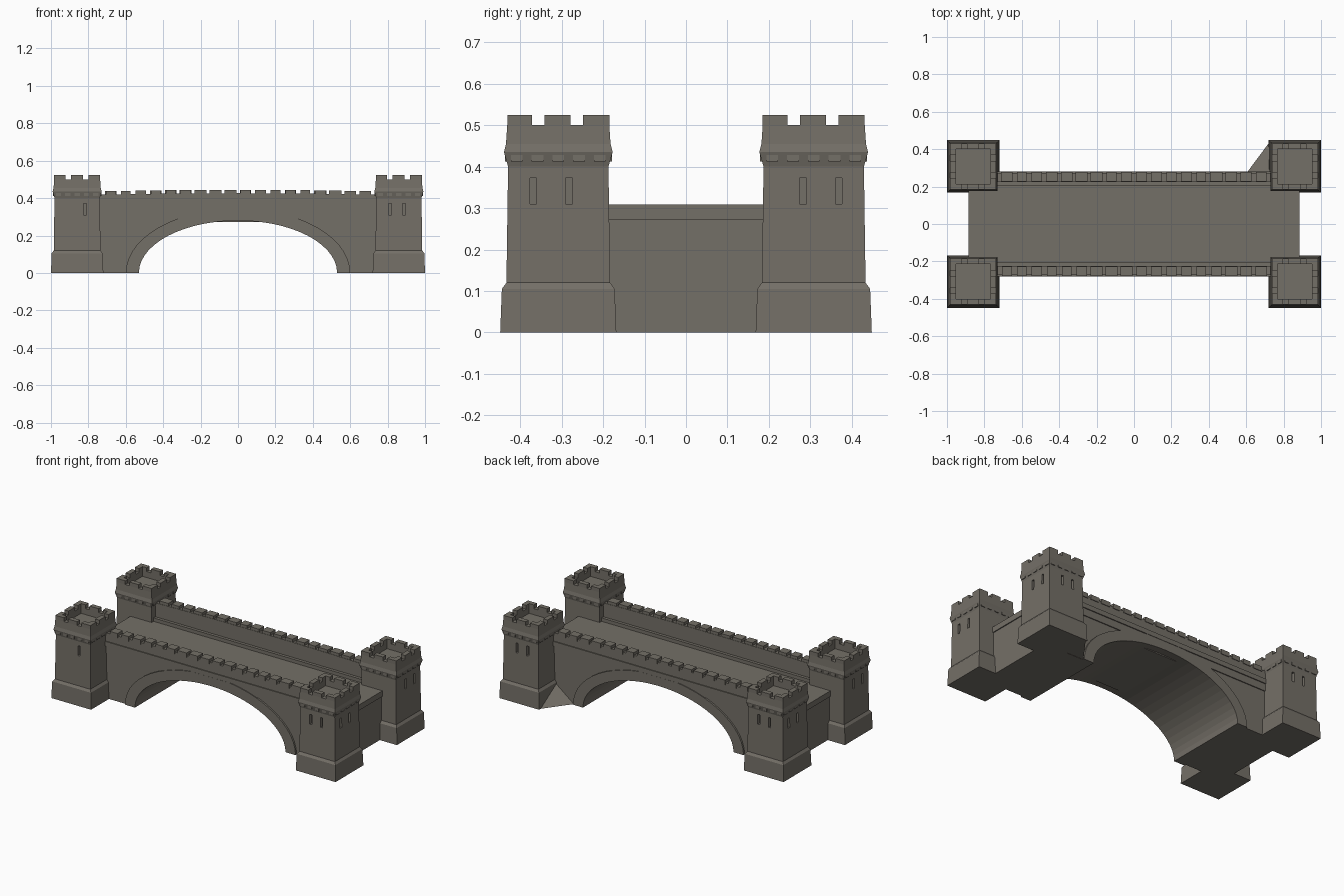
import bpy, bmesh, math, random
from mathutils import Vector

if "Cube" in bpy.data.objects:
    bpy.data.objects.remove(bpy.data.objects["Cube"])

random.seed(4)
stone = bpy.data.materials.new("weathered stone")
stone.diffuse_color = (0.175, 0.16, 0.136, 1)
stone.use_nodes = True
stone.node_tree.nodes["Principled BSDF"].inputs["Base Color"].default_value = stone.diffuse_color


def finish(bm, name):
    bmesh.ops.recalc_face_normals(bm, faces=bm.faces)
    me = bpy.data.meshes.new(name)
    bm.to_mesh(me)
    bm.free()
    me.materials.append(stone)
    ob = bpy.data.objects.new(name, me)
    bpy.context.collection.objects.link(ob)
    return ob


def box(bm, x0, x1, y0, y1, z0, z1):
    v = [bm.verts.new((x, y, z)) for x in (x0, x1) for y in (y0, y1) for z in (z0, z1)]
    for f in ((0, 1, 3, 2), (4, 6, 7, 5), (0, 4, 5, 1), (2, 3, 7, 6), (0, 2, 6, 4), (1, 5, 7, 3)):
        bm.faces.new([v[i] for i in f])


def prism(bm, pts, y0, y1):
    """Extrude an x-z outline from y0 to y1."""
    a = [bm.verts.new((x, y0, z)) for x, z in pts]
    f = bm.faces.new(a)
    r = bmesh.ops.extrude_face_region(bm, geom=[f])
    for v in r["geom"]:
        if isinstance(v, bmesh.types.BMVert):
            v.co.y = y1


def ellipse(a, b, n=28, top=9):
    return [(-a * math.cos(math.pi * i / n), min(top, b * math.sin(math.pi * i / n)))
            for i in range(n + 1)]


# ---- towers: square rings lofted up and down into the hollow top
RINGS = [(0, .14), (.105, .136), (.12, .125), (.40, .121), (.435, .131), (.455, .126),
         (.5, .123), (.5, .093), (.462, .093)]
H, T = .123, .03


def tower(sx, sy, name):
    cx, cy = sx * .86, sy * .308
    bm = bmesh.new()
    loops = [[bm.verts.new((cx + h * a, cy + h * b, z)) for a, b in ((-1, -1), (1, -1), (1, 1), (-1, 1))]
             for z, h in RINGS]
    for lo, hi in zip(loops, loops[1:]):
        for i in range(4):
            j = (i + 1) % 4
            bm.faces.new((lo[i], lo[j], hi[j], hi[i]))
    bm.faces.new(loops[0])
    bm.faces.new(loops[-1])
    body = finish(bm, name)

    # arrow slits cut into the two outward faces
    bm = bmesh.new()
    slits = (-.047, .028) if not (sx < 0 and sy < 0) else (-.042,)
    for o in slits:
        x, y = cx + sx * o, cy + sy * .122
        box(bm, x - .008, x + .008, y - .02, y + .02, .31, .372)
    for o in (-.026, .06):
        x, y = cx + sx * .122, cy + sy * o
        box(bm, x - .02, x + .02, y - .008, y + .008, .31, .372)
    cutter = finish(bm, "slit_cutter")
    cutter.hide_render = True
    m = body.modifiers.new("slits", "BOOLEAN")
    m.operation, m.object, m.solver = "DIFFERENCE", cutter, "EXACT"
    bpy.context.view_layer.objects.active = body
    bpy.ops.object.modifier_apply(modifier="slits")
    bpy.data.objects.remove(cutter)

    # battlements and corbels
    bm = bmesh.new()
    for s in (-1, 1):
        e0, e1 = sorted((s * H, s * (H - T)))
        for a, b in ((-H, -.063), (-.033, .03), (.06, H)):
            box(bm, cx + a, cx + b, cy + e0, cy + e1, .499, .524)
            a, b = max(a, -H + T), min(b, H - T)
            box(bm, cx + e0, cx + e1, cy + a, cy + b, .499, .524)
        c0, c1 = sorted((s * .115, s * .129))
        for k in range(5):
            o = -.1 + .05 * k
            box(bm, cx + o - .014, cx + o + .014, cy + c0, cy + c1, .412, .434)
            box(bm, cx + c0, cx + c1, cy + o - .014, cy + o + .014, .412, .434)
    finish(bm, name + "_battlements")


for sx, lx in ((-1, "left"), (1, "right")):
    for sy, ly in ((-1, "front"), (1, "back")):
        tower(sx, sy, f"{ly}_{lx}_tower")

# ---- bridge body with the arch opening
bm = bmesh.new()
prism(bm, [(-.88, 0)] + ellipse(.53, .28) + [(.88, 0), (.88, .3), (-.88, .3)], -.268, .268)
finish(bm, "bridge_body")

# ---- road deck
bm = bmesh.new()
box(bm, -.886, .886, -.23, .23, .272, .308)
finish(bm, "road_deck")

for s, side in ((-1, "front"), (1, "back")):
    # raised arch ring
    bm = bmesh.new()
    prism(bm, ellipse(.60, .344, top=.335) + ellipse(.53, .28)[::-1], s * .25, s * .279)
    finish(bm, side + "_arch_ring")

    # moulding under the parapet, with a sloped lower band
    bm = bmesh.new()
    y0, y1 = sorted((s * .25, s * .28))
    box(bm, -.74, .74, y0, y1, .336, .366)
    y0, y1 = sorted((s * .205, s * .24))
    box(bm, -.74, .74, y0, y1, .3, .33)
    finish(bm, side + "_moulding")

    # gently bowed parapet wall
    def crown(x):
        return .418 + .008 * (1 - (x / .74) ** 2)
    bm = bmesh.new()
    xs = [-.74 + 1.48 * i / 12 for i in range(13)]
    prism(bm, [(-.74, .29), (.74, .29)] + [(x, crown(x)) for x in xs[::-1]], s * .224, s * .274)
    finish(bm, side + "_parapet")

    # merlons along the parapet
    bm = bmesh.new()
    y0, y1 = sorted((s * .226, s * .278))
    n = 18
    for i in range(n):
        x = -.72 + 1.44 * (i + .5) / n
        w = .029 + random.uniform(-.004, .004)
        box(bm, x - w, x + w, y0, y1, crown(x) - .012, crown(x) + .018)
    finish(bm, side + "_merlons")

# ---- sloped buttress beside the back right tower
bm = bmesh.new()
v = [bm.verts.new(p) for p in ((.60, .27, 0), (.73, .27, 0), (.73, .445, 0), (.73, .27, .1))]
for f in ((0, 1, 2), (0, 1, 3), (1, 2, 3), (0, 2, 3)):
    bm.faces.new([v[i] for i in f])
finish(bm, "back_buttress")
